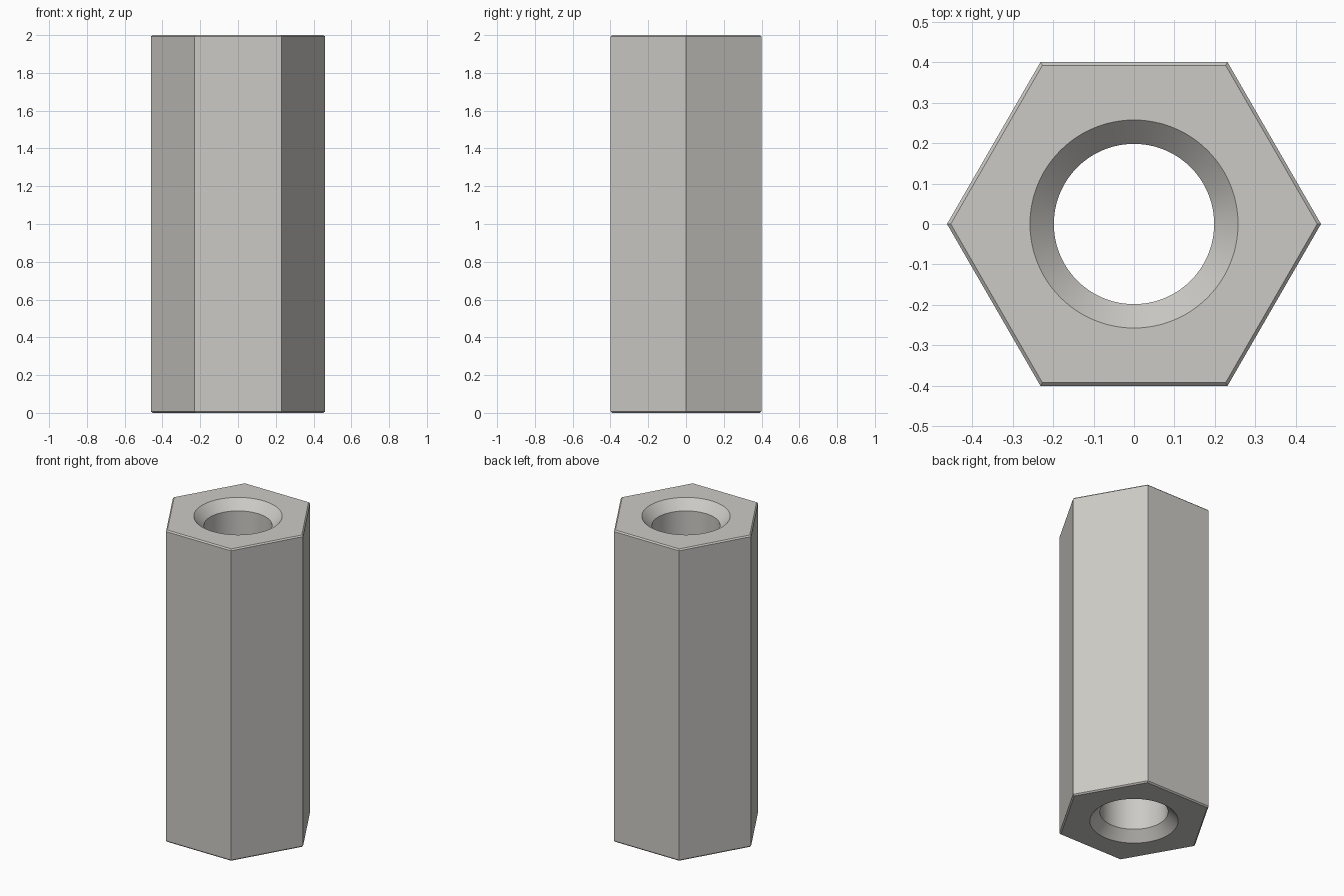
import bpy, bmesh
from math import cos, sin, pi

cube = bpy.data.objects.get("Cube")
if cube:
    bpy.data.objects.remove(cube)

SIDES, STEPS = 6, 16            # hexagon sides, subdivisions per side
SEGMENTS = SIDES * STEPS
HEIGHT = 2.0
FLAT = 0.4                      # centre to flat
BORE, MOUTH = 0.198, 0.257      # bore and countersink radii
BEVEL = 0.008


def material(name, colour):
    mat = bpy.data.materials.new(name)
    mat.use_nodes = True
    mat.diffuse_color = colour
    mat.node_tree.nodes["Principled BSDF"].inputs["Base Color"].default_value = colour
    return mat


def ring(bm, radius, z, hexagonal):
    """Closed loop of vertices, either round or pushed out to a hexagon."""
    verts = []
    for i in range(SEGMENTS):
        angle = 2 * pi * i / SEGMENTS
        off_centre = (i % STEPS) / STEPS * pi / 3 - pi / 6
        r = radius / cos(off_centre) if hexagonal else radius
        verts.append(bm.verts.new((r * cos(angle), r * sin(angle), z)))
    return verts


# Closed cross-section: outer wall up, across the top, down the bore
sink = MOUTH - BORE
section = [
    (FLAT - BEVEL, 0, True),
    (FLAT, BEVEL, True),
    (FLAT, HEIGHT - BEVEL, True),
    (FLAT - BEVEL, HEIGHT, True),
    (MOUTH, HEIGHT, False),
    (BORE, HEIGHT - sink, False),
    (BORE, sink, False),
    (MOUTH, 0, False),
]

bm = bmesh.new()
rings = [ring(bm, *point) for point in section]
for k, lower in enumerate(rings):
    upper = rings[(k + 1) % len(rings)]
    for i in range(SEGMENTS):
        j = (i + 1) % SEGMENTS
        bm.faces.new((lower[i], lower[j], upper[j], upper[i]))

# Merge the coplanar strips into single flat sides
bmesh.ops.recalc_face_normals(bm, faces=bm.faces)
mesh = bpy.data.meshes.new("hex_standoff")
bm.to_mesh(mesh)
bm.free()

standoff = bpy.data.objects.new("hex_standoff", mesh)
bpy.context.collection.objects.link(standoff)
mesh.materials.append(material("warm grey metal", (0.6, 0.59, 0.56, 1)))

# Smooth bore, crisp edges
bpy.ops.object.select_all(action='DESELECT')
standoff.select_set(True)
bpy.context.view_layer.objects.active = standoff
bpy.ops.object.shade_smooth_by_angle(angle=pi / 7)
